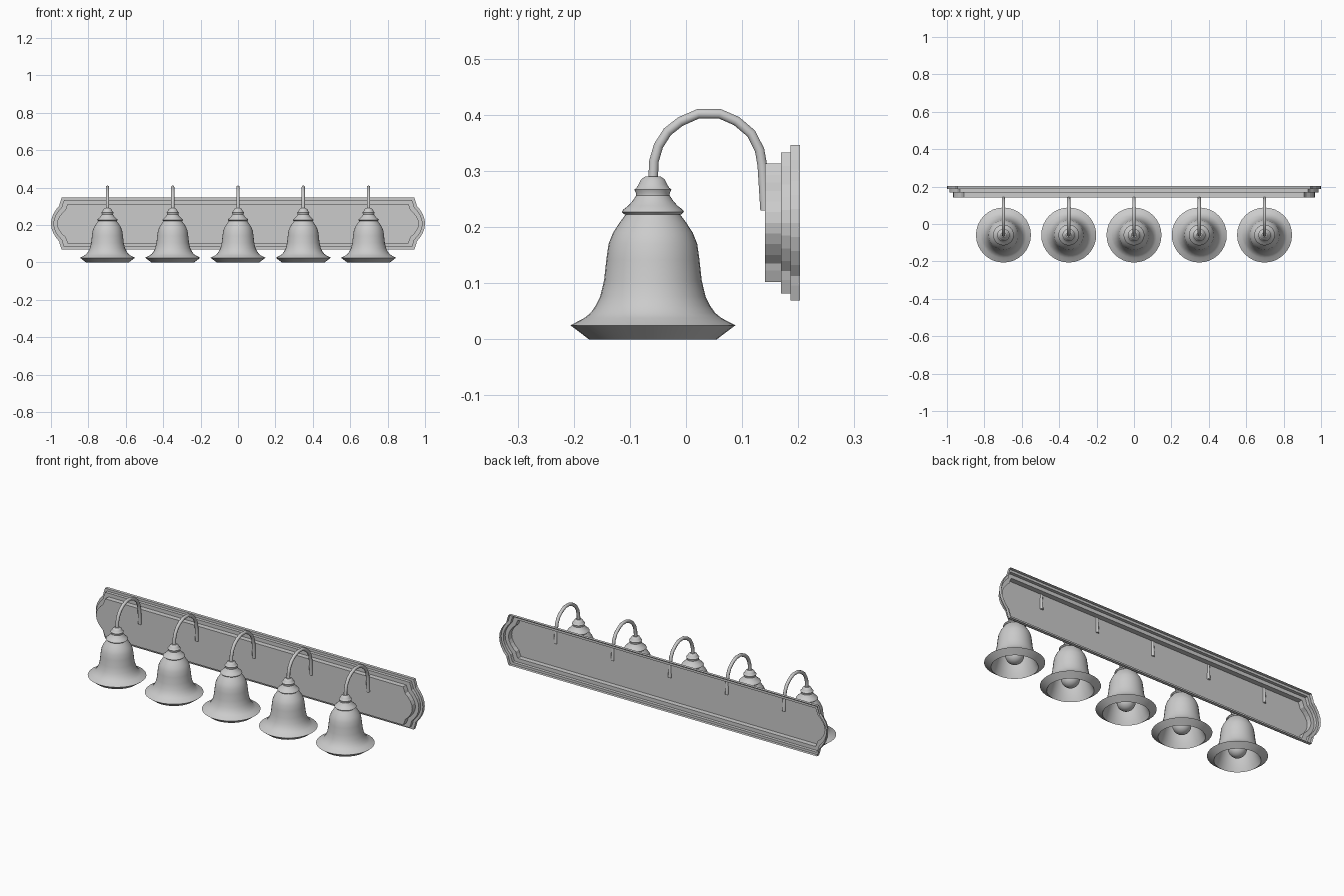
import bpy, bmesh, math

if "Cube" in bpy.data.objects:
    bpy.data.objects.remove(bpy.data.objects["Cube"])

LAMP_Y = -0.059
SPACING = 0.349


def finish(name, bm, smooth_angle=None):
    bmesh.ops.recalc_face_normals(bm, faces=bm.faces)
    mesh = bpy.data.meshes.new(name)
    bm.to_mesh(mesh)
    bm.free()
    ob = bpy.data.objects.new(name, mesh)
    bpy.context.collection.objects.link(ob)
    if smooth_angle:
        smooth(ob, smooth_angle)
    return ob


def smooth(ob, angle):
    bpy.ops.object.select_all(action='DESELECT')
    ob.select_set(True)
    bpy.context.view_layer.objects.active = ob
    bpy.ops.object.shade_smooth_by_angle(angle=math.radians(angle))


def lathe(name, profile, sides=32, angle=32):
    """Revolve (radius, z) points around the z axis."""
    bm = bmesh.new()
    verts = [bm.verts.new((r, 0, z)) for r, z in profile]
    edges = [bm.edges.new(p) for p in zip(verts, verts[1:])]
    bmesh.ops.spin(bm, geom=verts + edges, cent=(0, 0, 0), axis=(0, 0, 1),
                   angle=math.tau, steps=sides)
    bmesh.ops.remove_doubles(bm, verts=bm.verts, dist=1e-5)
    return finish(name, bm, angle)


def tube(name, path, radius):
    cu = bpy.data.curves.new(name, 'CURVE')
    cu.dimensions = '3D'
    cu.bevel_depth = radius
    cu.bevel_resolution = 3
    cu.use_fill_caps = True
    sp = cu.splines.new('POLY')
    sp.points.add(len(path) - 1)
    for p, (y, z) in zip(sp.points, path):
        p.co = (0, y, z, 1)
    ob = bpy.data.objects.new(name, cu)
    bpy.context.collection.objects.link(ob)
    bpy.ops.object.select_all(action='DESELECT')
    ob.select_set(True)
    bpy.context.view_layer.objects.active = ob
    bpy.ops.object.convert(target='MESH')
    smooth(ob, 40)
    return ob


# Wall plate: stepped shell with bracket-shaped ends, open at the back
H, MID_Z = 0.1385, 0.2075
quarter = [(1.0, 0.0), (0.997, 0.025), (0.988, 0.050), (0.973, 0.075),
           (0.956, 0.095), (0.952, 0.112), (0.943, H)]
right = [(x, -z) for x, z in quarter[:0:-1]] + quarter
outline = right + [(-x, -z) for x, z in right]
steps = [(0, 0.203), (0, 0.186), (0.013, 0.186), (0.013, 0.169),
         (0.033, 0.169), (0.033, 0.141)]
bm = bmesh.new()
loops = []
for d, y in steps:
    k = (H - d) / H
    loops.append([bm.verts.new((x - math.copysign(d, x), y, MID_Z + z * k))
                  for x, z in outline])
n = len(outline)
for a, b in zip(loops, loops[1:]):
    for i in range(n):
        j = (i + 1) % n
        bm.faces.new((a[i], a[j], b[j], b[i]))
bm.faces.new(loops[-1])
finish("wall_plate", bm)

# Bell shade: outer wall, flared rim, hollow inside
shade = lathe("shade", [
    (0, 0.228), (0.046, 0.226), (0.060, 0.207), (0.071, 0.190), (0.079, 0.170),
    (0.083, 0.142), (0.087, 0.105), (0.094, 0.076), (0.102, 0.060),
    (0.111, 0.047), (0.122, 0.038), (0.147, 0.025), (0.114, 0.0),
    (0.104, 0.020), (0.095, 0.045), (0.086, 0.075), (0.080, 0.105),
    (0.077, 0.142), (0.072, 0.170), (0.060, 0.193), (0.040, 0.210), (0, 0.212)])

# Stepped cap above the shade
cap = lathe("shade_cap", [
    (0, 0.222), (0.050, 0.222), (0.0555, 0.227), (0.053, 0.231), (0.044, 0.238),
    (0.036, 0.247), (0.030, 0.256), (0.030, 0.260), (0.033, 0.267),
    (0.029, 0.270), (0.025, 0.277), (0.021, 0.285), (0.014, 0.290), (0, 0.290)])

# Round bulb with a narrow neck
R, BZ = 0.046, 0.064
ball = [(R * math.sin(t), BZ - R * math.cos(t))
        for t in (math.radians(a) for a in range(0, 136, 15))]
bulb = lathe("bulb", ball + [(0.026, 0.115), (0.022, 0.135), (0.022, 0.212), (0, 0.212)], 24)

# Gooseneck arm from the cap to the plate
arm = tube("arm", [
    (-0.059, 0.280), (-0.057, 0.318), (-0.049, 0.345), (-0.033, 0.370),
    (-0.010, 0.388), (0.022, 0.402), (0.060, 0.402), (0.090, 0.389),
    (0.116, 0.367), (0.131, 0.338), (0.136, 0.310), (0.141, 0.230)], 0.009)

# Repeat the lamp parts along the plate
for ob in (shade, cap, bulb, arm):
    ob.location.y = 0 if ob is arm else LAMP_Y
    base = ob.name
    for i in range(-2, 3):
        part = ob if i == 0 else ob.copy()
        part.location.x = i * SPACING
        part.name = f"{base}_{i + 3}"
        if i:
            bpy.context.collection.objects.link(part)
